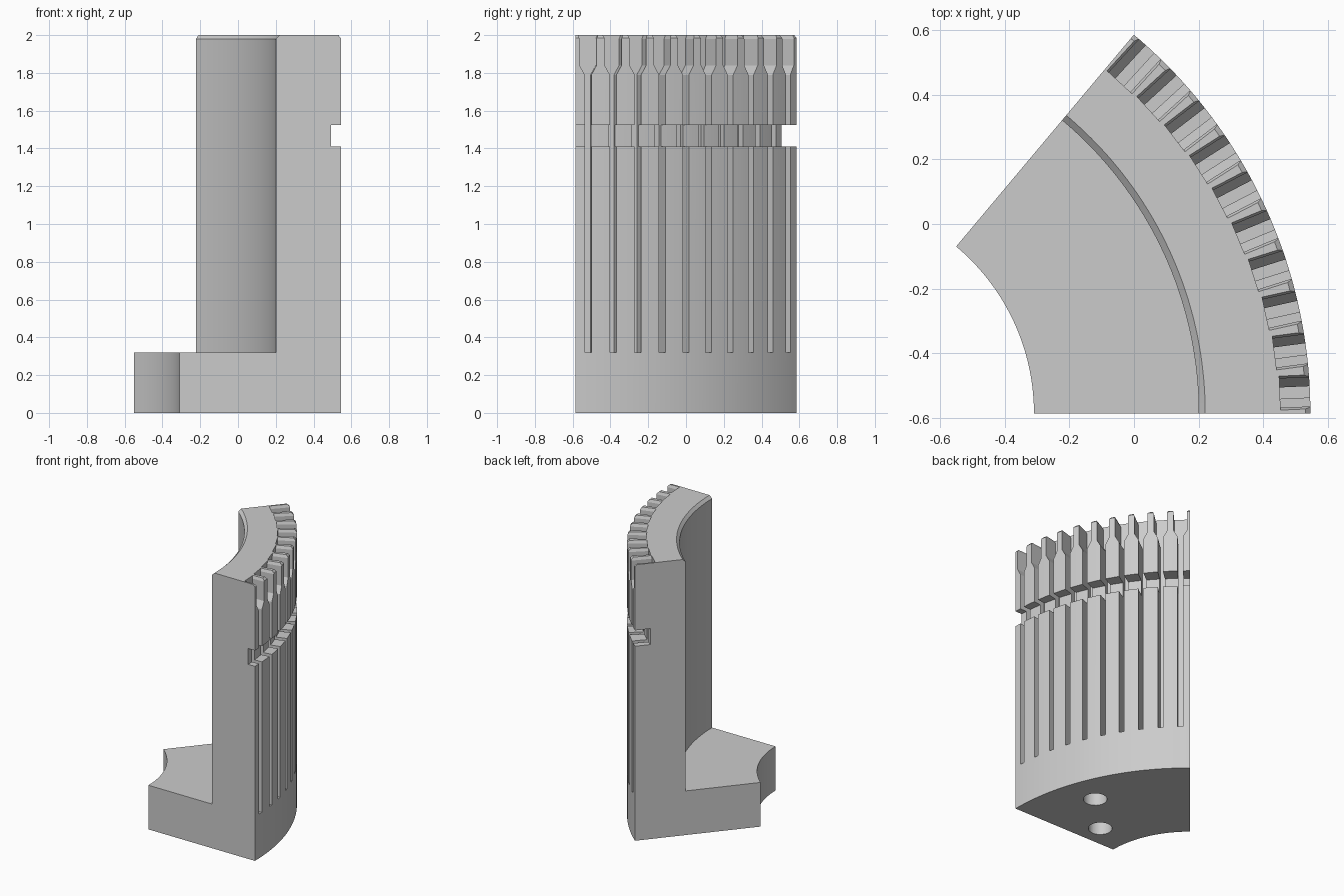
import bpy, bmesh, math
from mathutils import Vector, Matrix

if "Cube" in bpy.data.objects:
    bpy.data.objects.remove(bpy.data.objects["Cube"], do_unlink=True)

AXIS = Vector((-0.982, -0.585, 0))      # centre of the ring sector
R_IN, R_WALL, R_OUT = 0.673, 1.182, 1.527
Z_BASE, Z_TOP = 0.32, 2.0
SWEEP = 50
SHIFT = 0.067                           # grooves are cut about an offset centre

gray = bpy.data.materials.new("plain_gray")
gray.use_nodes = True
gray.diffuse_color = (0.6, 0.6, 0.6, 1)
gray.node_tree.nodes["Principled BSDF"].inputs["Base Color"].default_value = (0.6, 0.6, 0.6, 1)


def finish(bm, name):
    bmesh.ops.recalc_face_normals(bm, faces=bm.faces)
    mesh = bpy.data.meshes.new(name)
    bm.to_mesh(mesh)
    bm.free()
    mesh.materials.append(gray)
    obj = bpy.data.objects.new(name, mesh)
    bpy.context.collection.objects.link(obj)
    return obj


def loft(bm, rings):
    """Skin closed rings of points and cap both ends."""
    loops = [[bm.verts.new(p) for p in ring] for ring in rings]
    n = len(loops[0])
    for a, b in zip(loops, loops[1:]):
        for i in range(n):
            j = (i + 1) % n
            bm.faces.new((a[i], a[j], b[j], b[i]))
    bm.faces.new(loops[0])
    bm.faces.new(loops[-1])


def sector(name, profile, start, end, steps, centre):
    """Sweep an (r, z) profile around a vertical axis."""
    bm = bmesh.new()
    rings = []
    for k in range(steps + 1):
        a = math.radians(start + (end - start) * k / steps)
        rings.append([centre + Vector((r * math.cos(a), r * math.sin(a), z)) for r, z in profile])
    loft(bm, rings)
    return finish(bm, name)


# L-shaped segment with chamfered top edges
body = sector("jaw_segment", [
    (R_IN, 0), (R_OUT, 0), (R_OUT, Z_TOP - 0.015), (R_OUT - 0.015, Z_TOP),
    (R_WALL + 0.02, Z_TOP), (R_WALL, Z_TOP - 0.02), (R_WALL, Z_BASE), (R_IN, Z_BASE),
], 0, SWEEP, 50, AXIS)

# Vertical slots that flare into wide pockets at the top
half = [(0.0175, Z_BASE), (0.0175, 1.79), (0.045, 1.84), (0.045, 1.98), (0.06, 2.02)]
outline = half + [(-t, z) for t, z in reversed(half)]
bm = bmesh.new()
for i in range(10):
    a = math.radians(2.5 + 5 * i)
    out = Vector((math.cos(a), math.sin(a), 0))
    side = Vector((-math.sin(a), math.cos(a), 0))
    floor = 1.437 - SHIFT * math.sin(a)
    loft(bm, [[AXIS + out * r + side * t + Vector((0, 0, z)) for t, z in outline]
              for r in (floor, 1.6)])
slots = finish(bm, "slot_cutter")

# Ring groove around the outside, deeper towards the back
groove = sector("groove_cutter", [(1.475, 1.41), (1.7, 1.41), (1.7, 1.525), (1.475, 1.525)],
                -5, 60, 65, AXIS - Vector((0, SHIFT, 0)))

# Two blind holes in the underside
bm = bmesh.new()
for x, y in ((0.216, -0.147), (-0.061, -0.425)):
    bmesh.ops.create_cone(bm, cap_ends=True, segments=32, radius1=0.08, radius2=0.08,
                          depth=0.4, matrix=Matrix.Translation((x, y, 0)))
holes = finish(bm, "hole_cutter")

bpy.ops.object.select_all(action='DESELECT')
bpy.context.view_layer.objects.active = body
body.select_set(True)
for cutter in (slots, groove, holes):
    cutter.hide_render = True
    mod = body.modifiers.new(cutter.name, 'BOOLEAN')
    mod.operation = 'DIFFERENCE'
    mod.solver = 'EXACT'
    mod.object = cutter
    bpy.ops.object.modifier_apply(modifier=mod.name)
    bpy.data.objects.remove(cutter, do_unlink=True)
bpy.ops.object.shade_smooth_by_angle(angle=math.radians(20))
